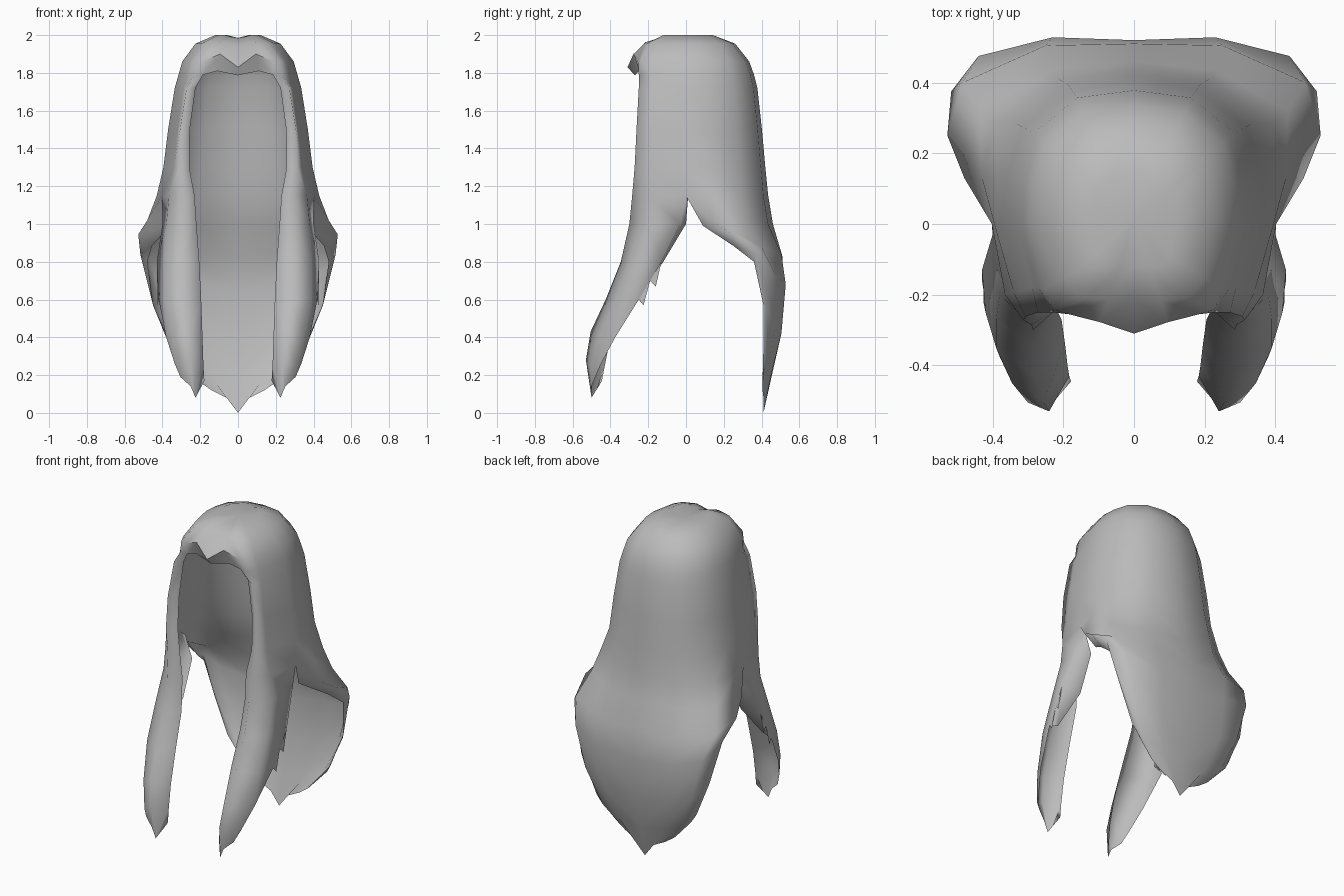
import bpy, bmesh

cube = bpy.data.objects.get("Cube")
if cube:
    bpy.data.objects.remove(cube, do_unlink=True)

grey = bpy.data.materials.new("hair grey")
grey.use_nodes = True
grey.diffuse_color = (0.5, 0.5, 0.5, 1)
grey.node_tree.nodes["Principled BSDF"].inputs["Base Color"].default_value = (0.5, 0.5, 0.5, 1)

bm = bmesh.new()


def sheet(rows):
    """Bridge equal rows of points with quads."""
    grid = [[bm.verts.new(p) for p in row] for row in rows]
    for a, b in zip(grid, grid[1:]):
        for i in range(len(a) - 1):
            bm.faces.new((a[i], a[i + 1], b[i + 1], b[i]))


def ring(z, w, f, b, xi, d):
    """Half section: inner lip, front, corner, side, then round to the back centre."""
    front = f if d else f * 0.95
    return [(xi, f + d, z), (xi + 0.14 * w, front, z), (0.86 * w, f * 0.72, z),
            (w, 0, z), (0.975 * w, 0.32 * b, z), (0.85 * w, 0.68 * b, z),
            (0.48 * w, 0.945 * b, z), (0, b, z)]


# Hood: height, half width, front, back, face opening, lip depth
hood = [ring(*r) for r in (
    (2.0, 0.12, -0.12, 0.15, 0.07, 0),
    (1.955, 0.225, -0.21, 0.26, 0.13, 0),
    (1.86, 0.295, -0.255, 0.335, 0.185, 0),
    (1.79, 0.315, -0.25, 0.36, 0.185, 0.01),
    (1.72, 0.335, -0.25, 0.378, 0.225, 0.03),
    (1.5, 0.37, -0.262, 0.402, 0.255, 0.04),
    (1.3, 0.395, -0.272, 0.42, 0.258, 0.04))]
hood[0][-1] = (0, 0.15, 1.985)
split = [(0.23, -0.25, 1.15), (0.29, -0.285, 1.15), (0.365, -0.2, 1.15), (0.402, 0, 1.15),
         (0.43, 0.13, 1.15), (0.395, 0.285, 1.15), (0.215, 0.41, 1.15), (0, 0.435, 1.15)]
sheet(hood + [split])

# Fringe: two arched locks rolled under at the forehead, dipping at the parting
brow = [(0, -0.31, 1.83), (0.095, -0.278, 1.90), hood[2][0]]
fringe = [[(0, -0.12, 1.985), (0.04, -0.12, 1.992), hood[0][0]],
          [(0, -0.215, 1.945), (0.075, -0.215, 1.962), hood[1][0]],
          brow,
          [(0, -0.27, 1.787), (0.11, -0.25, 1.81), hood[3][0]]]
sheet(fringe)

# Crown: fan that closes the top around the parting
rim = fringe[0][:2] + hood[0]
for a, b in zip(rim, rim[1:]):
    bm.faces.new([bm.verts.new(p) for p in ((0, 0.02, 1.985), a, b)])

# Front lock: inner edge, front, outer, trailing edge
lock = [split[:4],
        [(0.22, -0.24, 1.0), (0.285, -0.30, 1.0), (0.38, -0.2, 1.0), (0.40, -0.03, 1.0)],
        [(0.205, -0.27, 0.8), (0.285, -0.345, 0.8), (0.39, -0.27, 0.8), (0.43, -0.13, 0.8)],
        [(0.195, -0.34, 0.6), (0.28, -0.425, 0.6), (0.39, -0.35, 0.6), (0.42, -0.25, 0.6)],
        [(0.188, -0.40, 0.4), (0.255, -0.505, 0.43), (0.345, -0.45, 0.4), (0.38, -0.375, 0.4)],
        [(0.183, -0.43, 0.25), (0.24, -0.53, 0.28), (0.30, -0.505, 0.25), (0.335, -0.45, 0.26)],
        [(0.178, -0.445, 0.17), (0.225, -0.50, 0.08), (0.25, -0.50, 0.14), (0.305, -0.48, 0.19)]]
sheet(lock)

# Inner flap: the trailing edge of the lock curls in behind it
flap = [(0.375, 0.01, 1.13), (0.32, 0.0, 1.0), (0.30, -0.12, 0.8), (0.36, -0.25, 0.62)]
sheet([[row[3], p] for row, p in zip(lock, flap)])

# Back curtain: side edge curled under a flared crest, tapering to a point
sheet([split[3:],
       [(0.36, 0.09, 0.99), (0.48, 0.13, 1.02), (0.435, 0.32, 1.02), (0.23, 0.435, 1.0), (0, 0.46, 1.0)],
       [(0.455, 0.25, 0.885), (0.528, 0.25, 0.945), (0.485, 0.40, 0.88), (0.25, 0.505, 0.84), (0, 0.51, 0.83)],
       [(0.48, 0.36, 0.80), (0.517, 0.375, 0.84), (0.44, 0.475, 0.73), (0.23, 0.528, 0.68), (0, 0.52, 0.65)],
       [(0.45, 0.41, 0.57), (0.435, 0.425, 0.54), (0.37, 0.475, 0.48), (0.215, 0.505, 0.42), (0, 0.50, 0.40)],
       [(0.36, 0.41, 0.35), (0.33, 0.42, 0.30), (0.28, 0.435, 0.26), (0.16, 0.455, 0.22), (0, 0.455, 0.2)],
       [(0.21, 0.405, 0.17), (0.19, 0.405, 0.155), (0.14, 0.405, 0.12), (0.06, 0.41, 0.08), (0, 0.41, 0)]])

# Ragged ends: small pointed wisps on the open edges
for wisp in ([(0.425, -0.19, 0.70), (0.42, -0.25, 0.60), (0.425, -0.225, 0.57)],
             [(0.43, -0.13, 0.80), (0.425, -0.19, 0.70), (0.43, -0.16, 0.67)],
             [(0.183, -0.43, 0.25), (0.178, -0.445, 0.17), (0.205, -0.475, 0.12)]):
    bm.faces.new([bm.verts.new(p) for p in wisp])

bmesh.ops.remove_doubles(bm, verts=bm.verts, dist=0.0005)
bmesh.ops.recalc_face_normals(bm, faces=bm.faces)
top = max(bm.faces, key=lambda f: f.calc_center_median().z)
if top.normal.z < 0:
    bmesh.ops.reverse_faces(bm, faces=bm.faces)

# Smooth shading, with a hard edge along the brow
for f in bm.faces:
    f.smooth = True
for e in bm.edges:
    if all(min((v.co - type(v.co)(p)).length for p in brow) < 0.001 for v in e.verts):
        e.smooth = False

mesh = bpy.data.meshes.new("long_hair")
bm.to_mesh(mesh)
bm.free()
mesh.materials.append(grey)
hair = bpy.data.objects.new("long_hair", mesh)
bpy.context.collection.objects.link(hair)

# Mirror the half across the parting
mirror = hair.modifiers.new("mirror", "MIRROR")
mirror.use_axis[0] = True
mirror.merge_threshold = 0.001
